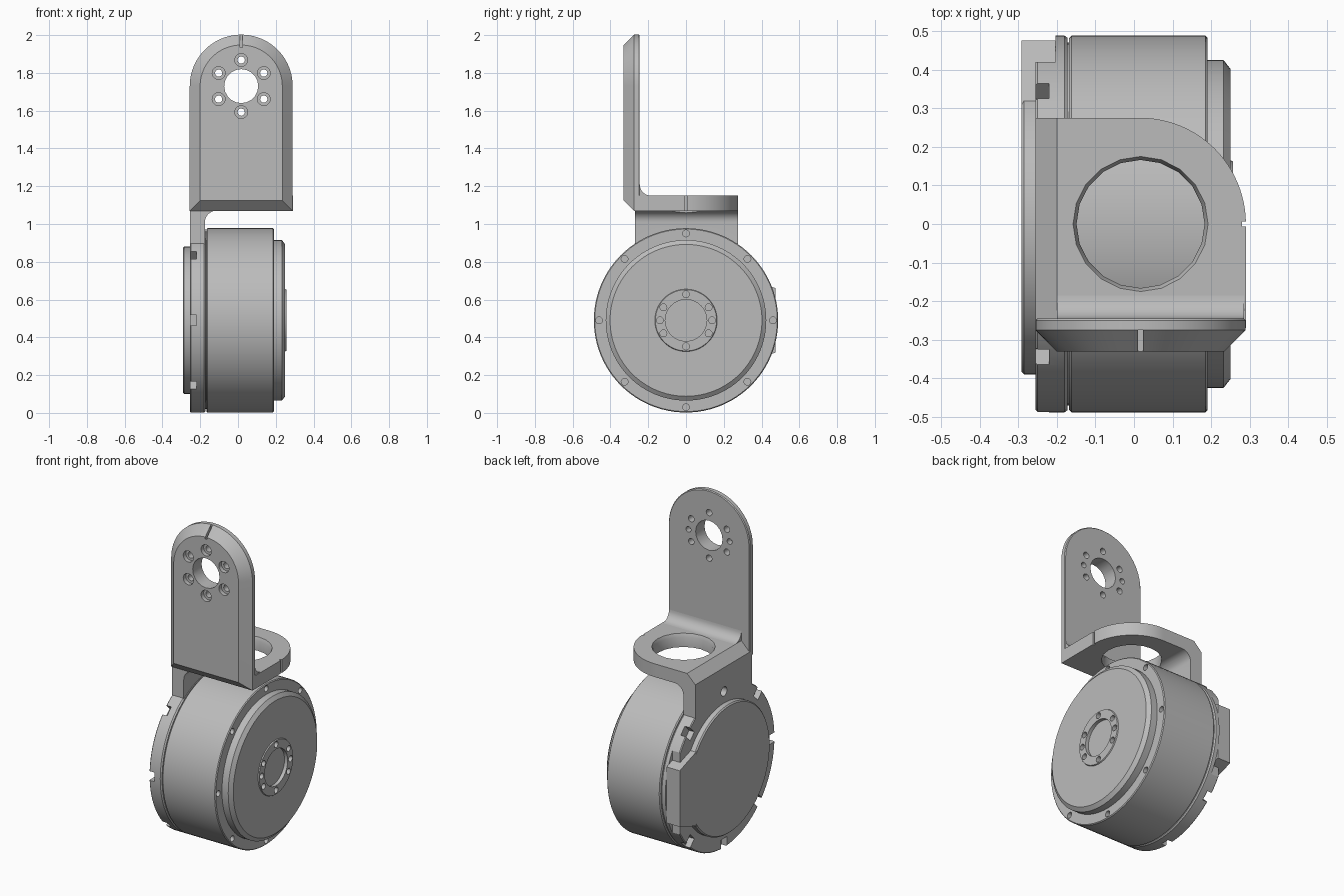
import bpy, bmesh
from math import sin, cos, pi, radians

cube = bpy.data.objects.get("Cube")
if cube:
    bpy.data.objects.remove(cube)

grey = bpy.data.materials.new("machined grey")
grey.use_nodes = True
colour = (0.5, 0.5, 0.5, 1)
grey.diffuse_color = colour
grey.node_tree.nodes["Principled BSDF"].inputs["Base Color"].default_value = colour

AXLE = 0.49      # height of the motor axis
MID = 0.017      # centre line of the bracket
EYE = 1.73       # height of the upright's hole


def place(axis, d, a, b):
    return {"x": (d, a, b), "y": (a, d, b), "z": (a, b, d)}[axis]


def circle(ca, cb, r, n=64):
    return [(ca + r * cos(2 * pi * i / n), cb + r * sin(2 * pi * i / n)) for i in range(n)]


def rect(a0, a1, b0, b1):
    return [(a0, b0), (a1, b0), (a1, b1), (a0, b1)]


def loft(bm, axis, sections):
    """Closed solid through (depth, outline) sections along an axis."""
    rings = [[bm.verts.new(place(axis, d, *p)) for p in pts] for d, pts in sections]
    n = len(rings[0])
    faces = [bm.faces.new(rings[0]), bm.faces.new(rings[-1])]
    for low, high in zip(rings, rings[1:]):
        for i in range(n):
            j = (i + 1) % n
            faces.append(bm.faces.new((low[i], low[j], high[j], high[i])))
    bmesh.ops.recalc_face_normals(bm, faces=faces)


def build(name, axis, *solids):
    bm = bmesh.new()
    for sections in solids:
        loft(bm, axis, sections)
    mesh = bpy.data.meshes.new(name)
    bm.to_mesh(mesh)
    bm.free()
    mesh.materials.append(grey)
    ob = bpy.data.objects.new(name, mesh)
    bpy.context.collection.objects.link(ob)
    return ob


def prism(pts, d0, d1):
    return [(d0, pts), (d1, pts)]


def turned(profile, ca=0, cb=AXLE, n=96):
    return [(d, circle(ca, cb, r, n)) for d, r in profile]


def combine(ob, other, operation="DIFFERENCE"):
    mod = ob.modifiers.new(operation.lower(), "BOOLEAN")
    mod.operation, mod.object, mod.solver = operation, other, "EXACT"
    bpy.context.view_layer.objects.active = ob
    bpy.ops.object.modifier_apply(modifier=mod.name)
    bpy.data.objects.remove(other)


def polar(r, degrees, ca=0, cb=AXLE):
    return ca + r * cos(radians(degrees)), cb + r * sin(radians(degrees))


# Motor body with rim screw holes
body = build("motor_body", "x", turned([
    (-0.18, 0.47), (-0.168, 0.47), (-0.168, 0.482), (-0.162, 0.488),
    (0.185, 0.488), (0.19, 0.483)]))
combine(body, build("rim_holes", "x", *[
    prism(circle(*polar(0.46, 45 * k), 0.018, 16), 0.165, 0.25) for k in range(8)]))

# Output disc with a raised hub, centre recess and hub screw holes
disc = build("output_disc", "x", turned([
    (0.17, 0.425), (0.232, 0.425), (0.25, 0.402), (0.25, 0.165), (0.256, 0.162)]))
hub_cuts = [prism(circle(0, AXLE, 0.11, 48), 0.235, 0.3)]
for angle in (0, 30, 90, 150, 180, 210, 270, 330):
    hub_cuts.append(prism(circle(*polar(0.138, angle), 0.018, 16), 0.23, 0.3))
combine(disc, build("hub_cuts", "x", *hub_cuts))

# Mounting ring, joined with the neck and shelf of the bracket
bracket = build("mounting_bracket", "x", turned([
    (-0.255, 0.483), (-0.25, 0.488), (-0.18, 0.488), (-0.172, 0.482)]))
fillet = [(-0.115 + 0.06 * cos(a), 1.01 + 0.06 * sin(a))
          for a in [pi - i * pi / 16 for i in range(9)]]
angle_profile = [(-0.255, 0.8), (-0.255, 1.095), (-0.2, 1.15),
                 (0.29, 1.15), (0.29, 1.07)] + fillet[::-1] + [(-0.175, 0.8)]
shelf = build("shelf", "y", prism(angle_profile, -0.28, 0.3))
corner = [(MID + 0.273 * cos(i * pi / 48), 0.275 * sin(i * pi / 48)) for i in range(25)]
plan = [(-0.3, -0.27), (0.29, -0.27)] + corner + [(-0.3, 0.275)]
combine(shelf, build("shelf_plan", "z", prism(plan, 0.7, 1.3)), "INTERSECT")
combine(shelf, build("shelf_hole", "z", turned(
    [(1.0, 0.166), (1.13, 0.166), (1.15, 0.175), (1.2, 0.175)], MID, 0, 20)))
combine(shelf, build("shelf_slit", "x", prism(rect(-0.006, 0.006, 1.0, 1.2), 0.28, 0.32)))
combine(bracket, shelf, "UNION")

# Notches round the ring, a hole in the neck and the seat for the connector
notches = []
for k in range(1, 8):
    t = 90 + 45 * k
    if k == 6:
        continue
    u, v = (cos(radians(t)), sin(radians(t)))
    outline = [(r * u - s * v, AXLE + r * v + s * u)
               for r, s in ((0.43, -0.028), (0.52, -0.028), (0.52, 0.028), (0.43, 0.028))]
    notches.append(prism(outline, -0.3, -0.22))
notches.append(prism(circle(0, AXLE + 0.46, 0.028, 20), -0.3, -0.22))
notches.append(prism(rect(0.42, 0.55, AXLE - 0.25, AXLE + 0.25), -0.3, -0.203))
combine(bracket, build("ring_notches", "x", *notches))

# Rear cover with one flat side, and the connector block beside it
cover = build("rear_cover", "x", turned([(-0.24, 0.39), (-0.285, 0.39), (-0.292, 0.383)]))
combine(cover, build("cover_trim", "x", prism(rect(0.32, 0.6, 0, 1), -0.4, 0)))
block = [(0.3, AXLE - 0.23), (0.42, AXLE - 0.19), (0.475, AXLE - 0.17)]
block += [(a, 2 * AXLE - b) for a, b in block[::-1]]
connector = build("connector_block", "x", prism(block, -0.291, -0.203))


# Upright plate with a chamfered front
def arch(inset):
    r = 0.2725 - inset
    top = [(MID + r * cos(i * pi / 40), EYE + r * sin(i * pi / 40)) for i in range(41)]
    return [(MID - r, 1.07 + inset), (MID + r, 1.07 + inset)] + top


upright = build("upright_plate", "y", [
    (-0.33, arch(0.055)), (-0.275, arch(0)), (-0.25, arch(0)), (-0.245, arch(0.005))])
cuts = [prism(circle(MID, EYE, 0.09, 20), -0.4, -0.2)]
for k in range(6):
    at = polar(0.138, 30 + 60 * k, MID, EYE)
    cuts.append(turned([(-0.4, 0.034), (-0.305, 0.034), (-0.305, 0.019), (-0.2, 0.019)], *at, 20))
for side in (-1, 1):
    cuts.append(prism(circle(MID + side * 0.138, EYE, 0.017, 16), -0.28, -0.2))
cuts.append(prism(rect(MID - 0.006, MID + 0.006, 1.935, 2.1), -0.4, -0.275))
combine(upright, build("upright_holes", "y", *cuts))

# Rounded inner corner between upright and shelf
curve = [(-0.185 - 0.06 * cos(i * pi / 16), 1.21 - 0.06 * sin(i * pi / 16)) for i in range(9)]
corner_fillet = build("inner_corner", "x", prism(
    [(-0.26, 1.21)] + curve + [(-0.185, 1.14), (-0.26, 1.14)], -0.2, 0.285))

# Smooth round walls, keep edges sharp
for ob in (body, disc, bracket, cover, connector, upright, corner_fillet):
    bpy.ops.object.select_all(action="DESELECT")
    ob.select_set(True)
    bpy.context.view_layer.objects.active = ob
    bpy.ops.object.shade_smooth_by_angle(angle=radians(25))
